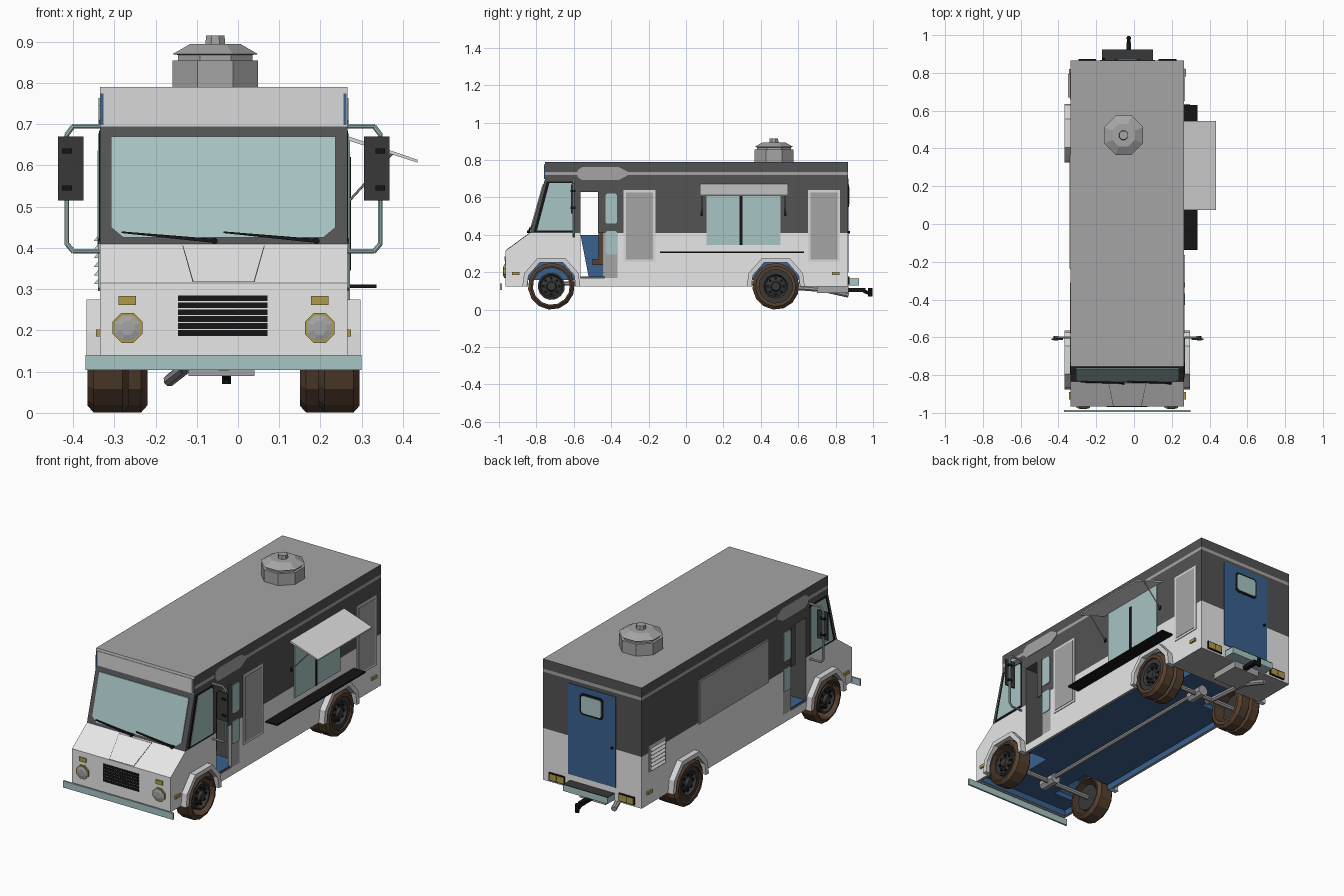
import bpy, bmesh, math
from mathutils import Vector

if "Cube" in bpy.data.objects:
    bpy.data.objects.remove(bpy.data.objects["Cube"])

# Palette
COLORS = {
    "white": (.92, .92, .92), "light_gray": (.85, .85, .85), "roof_gray": (.645, .645, .645),
    "dark_gray": (.325, .325, .325), "teal": (.66, .77, .77), "blue": (.225, .38, .56),
    "brown": (.34, .255, .19), "black": (.08, .08, .08), "yellow": (.68, .61, .28), "charcoal": (.22, .22, .22)}
MATS, INDEX = [], {}
for key, rgb in COLORS.items():
    lin = [((c + .055) / 1.055) ** 2.4 for c in rgb] + [1]
    m = bpy.data.materials.new(key)
    m.use_nodes = True
    m.diffuse_color = lin
    m.node_tree.nodes["Principled BSDF"].inputs["Base Color"].default_value = lin
    INDEX[key] = len(MATS)
    MATS.append(m)

CX, HALF = -.035, .30          # body centre line and half width
SIDES = (("left", 1), ("right", -1))
PROFILE = [(-.965, .125), (-.965, .315), (-.835, .41), (-.755, .695), (-.755, .79)]


def front_y(z):
    for (y0, z0), (y1, z1) in zip(PROFILE, PROFILE[1:]):
        if z <= z1:
            return y0 + (y1 - y0) * (z - z0) / (z1 - z0)
    return PROFILE[-1][0]


def finish(name, bm, mat, full=False):
    bmesh.ops.remove_doubles(bm, verts=bm.verts, dist=1e-5)
    bmesh.ops.recalc_face_normals(bm, faces=bm.faces)
    me = bpy.data.meshes.new(name)
    bm.to_mesh(me)
    bm.free()
    for m in (MATS if full else [MATS[INDEX[mat]]]):
        me.materials.append(m)
    if full:
        for p in me.polygons:
            p.material_index = INDEX[mat]
    ob = bpy.data.objects.new(name, me)
    bpy.context.scene.collection.objects.link(ob)
    return ob


def prism(name, pts, axis, t0, t1, mat, full=False):
    """Extrude a 2D outline along an axis; 'f' lays it on the sloping nose."""
    place = {"x": lambda a, b, t: (t, a, b), "y": lambda a, b, t: (a, t, b),
             "z": lambda a, b, t: (a, b, t), "f": lambda a, b, t: (a, front_y(b) - t, b)}[axis]
    bm = bmesh.new()
    r0 = [bm.verts.new(place(a, b, t0)) for a, b in pts]
    r1 = [bm.verts.new(place(a, b, t1)) for a, b in pts]
    bm.faces.new(r0)
    bm.faces.new(r1)
    for i in range(len(pts)):
        j = (i + 1) % len(pts)
        bm.faces.new((r0[i], r0[j], r1[j], r1[i]))
    return finish(name, bm, mat, full)


def rect(a0, a1, b0, b1, c=0):
    """Rectangle outline, with corners chamfered by c."""
    if not c:
        return [(a0, b0), (a1, b0), (a1, b1), (a0, b1)]
    return [(a0 + c, b0), (a1 - c, b0), (a1, b0 + c), (a1, b1 - c),
            (a1 - c, b1), (a0 + c, b1), (a0, b1 - c), (a0, b0 + c)]


def side_plate(name, s, pts, mat, out=.006):
    return prism(name, pts, "x", CX + s * (HALF - .002), CX + s * (HALF + out), mat)


def lathe(name, profile, center, axis, n, mat, closed=False):
    a = Vector(axis)
    u = a.orthogonal().normalized()
    v = a.cross(u)
    bm = bmesh.new()
    rings = []
    for k in range(n):
        t = 2 * math.pi * (k + .5) / n
        d = u * math.cos(t) + v * math.sin(t)
        rings.append([bm.verts.new(Vector(center) + a * h + d * r) for r, h in profile])
    count = len(profile) if closed else len(profile) - 1
    for k in range(n):
        p, q = rings[k], rings[(k + 1) % n]
        for i in range(count):
            j = (i + 1) % len(profile)
            bm.faces.new((p[i], p[j], q[j], q[i]))
    bmesh.ops.dissolve_degenerate(bm, edges=bm.edges, dist=1e-6)
    return finish(name, bm, mat)


def rod(name, path, r, mat, n=8):
    for i, (p, q) in enumerate(zip(path, path[1:])):
        d = Vector(q) - Vector(p)
        h = d.length + r * .4
        lathe(f"{name}_{i + 1}", [(0, 0), (r, 0), (r, h), (0, h)], p, d.normalized(), n, mat)


# Body shell, split along the paint lines and coloured by height and direction
body = prism("body", PROFILE + [(.865, .79), (.865, .125)], "x", CX - HALF, CX + HALF, "white", True)
bm = bmesh.new()
bm.from_mesh(body.data)
for h in (.41, .72, .737):
    bmesh.ops.bisect_plane(bm, geom=bm.verts[:] + bm.edges[:] + bm.faces[:], plane_co=(0, 0, h), plane_no=(0, 0, 1))
for f in bm.faces:
    c, n = f.calc_center_median(), f.normal
    if abs(n.z) > .9:
        key = "roof_gray"
    elif n.y < -.5 and c.z > .69:
        key = "light_gray"
    elif .72 < c.z < .737:
        key = "roof_gray"
    else:
        key = "dark_gray" if c.z > .41 else "white"
    f.material_index = INDEX[key]
bm.to_mesh(body.data)
bm.free()


def arch(y, k):
    return [(y + a * k, .125 + b * k) for a, b in
            ((-.155, -.002), (-.145, .07), (-.075, .15), (.075, .15), (.145, .07), (.155, -.002))]


def cut(pts, x0, x1, mat):
    tool = prism("cutter", pts, "x", x0, x1, mat, True)
    tool.hide_render = True
    mod = body.modifiers.new("cut", "BOOLEAN")
    mod.operation, mod.solver, mod.object = "DIFFERENCE", "EXACT", tool
    bpy.context.view_layer.update()
    me = bpy.data.meshes.new_from_object(body.evaluated_get(bpy.context.evaluated_depsgraph_get()))
    body.modifiers.clear()
    body.data = me
    bpy.data.objects.remove(tool)


# Cab doorway, recessed underside and wheel wells
cut(rect(-.565, -.365, .17, .63), -1, 1, "dark_gray")
cut(rect(-.945, .62, .05, .158), CX - .285, CX + .285, "blue")
AXLES = (("front", -.72), ("rear", .48))
for _, s in SIDES:
    for _, y in AXLES:
        well = [(a, b if b > .125 else .05) for a, b in arch(y, .84)]
        cut(well, CX + s * .13, CX + s * .5, "blue")
prism("cab_floor", rect(CX - .29, CX + .29, -.564, -.366), "z", .168, .176, "blue")
prism("engine_cover", [(-.564, .4), (-.44, .4), (-.44, .172), (-.52, .172)], "x", -.16, .09, "blue")
prism("seat_back", rect(-.468, -.44, .25, .58), "x", -.25, .18, "brown")
prism("seat_cushion", rect(-.5, -.44, .24, .27), "x", -.25, .18, "brown")

for side, s in SIDES:
    X = lambda d: CX + s * d
    # Wheels, flares and markers
    for pos, y in AXLES:
        w, rear = (.145, True) if pos == "rear" else (.10, False)
        inner, R = (.09, .092) if rear else (.099, .073)
        groove = [(.125, .062), (.112, .072), (.125, .082)] if rear else []
        tyre = [(inner, 0), (.108, 0), (.125, .015), *groove, (.125, w - .015), (.108, w), (inner, w)]
        lathe(f"{pos}_{side}_tyre", tyre, (X(.33), y, .125), (-s, 0, 0), 14, "brown", True)
        hub = [(0, .004), (.022, .004), (.028, .018), (.055, .03), (.064, .01), (R, .01), (R, .08), (0, .08)]
        lathe(f"{pos}_{side}_hub", hub, (X(.33), y, .125), (-s, 0, 0), 14, "charcoal")
        for k in range(8):
            t = k * math.pi / 4
            c = (X(.307), y + .042 * math.cos(t), .125 + .042 * math.sin(t))
            lathe(f"{pos}_{side}_hub_hole_{k + 1}", [(0, 0), (.008, 0), (.008, .008), (0, .008)], c, (s, 0, 0), 6, "black")
        flare = arch(y, 1) + arch(y, .84)[::-1]
        prism(f"{pos}_{side}_flare", flare, "x", X(.29), X(.332), "light_gray")
    for name, y in (("front", -.93), ("rear", .78)):
        side_plate(f"{name}_{side}_marker", s, rect(y, y + .04, .185, .202), "yellow", .009)

    # Cab side window, badge on the stripe, folded door
    quarter = [(-.815, .415), (-.745, .685), (-.595, .685), (-.595, .415)]
    side_plate(f"{side}_quarter_frame", s, quarter, "black", .002)
    glass = [(-.797, .423), (-.73, .678), (-.612, .678), (-.602, .665), (-.602, .423)]
    side_plate(f"{side}_quarter_glass", s, glass, "teal", .004)
    badge = [(-.58, .71), (-.555, .692), (-.36, .692), (-.31, .72), (-.31, .737), (-.36, .763), (-.555, .763), (-.58, .745)]
    side_plate(f"{side}_stripe_panel", s, badge, "roof_gray", .003)
    side_plate(f"{side}_door_jamb", s, rect(-.47, -.435, .41, .63), "dark_gray", .003)
    prism(f"{side}_door_upper", rect(-.435, -.365, .41, .63), "x", X(.28), X(.3), "dark_gray")
    prism(f"{side}_door_lower", rect(-.435, -.365, .17, .41), "x", X(.28), X(.3), "roof_gray")
    for name, z0, z1 in (("upper", .46, .62), ("lower", .295, .42)):
        side_plate(f"{side}_door_{name}_glass", s, rect(-.43, -.368, z0, z1, .008), "teal", .004)

    # Mirror on a tube bracket
    loop = [(.30, .695), (.365, .695), (.38, .675), (.38, .41), (.365, .392), (.30, .392)]
    rod(f"{side}_mirror_arm", [(X(d), -.6, z) for d, z in loop], .006, "teal")
    prism(f"{side}_mirror", rect(X(.34), X(.402), .515, .67), "y", -.614, -.606, "charcoal")
    for z in (.545, .635):
        prism(f"{side}_mirror_clamp", rect(X(.368), X(.392), z - .006, z + .006), "y", -.618, -.592, "black")

    # Headlights, signals, tail lights, visor ends
    c = (X(.233), -.963, .206)
    lathe(f"{side}_headlight_rim", [(0, 0), (.039, 0), (.039, .01), (0, .01)], c, (0, -1, 0), 8, "yellow")
    lathe(f"{side}_headlight_lens", [(.033, 0), (.033, .012), (.018, .016), (0, .016)], c, (0, -1, 0), 8, "roof_gray")
    prism(f"{side}_signal", rect(X(.212), X(.255), .262, .284), "f", -.002, .006, "yellow")
    prism(f"{side}_visor_end", rect(X(.291), X(.298), .698, .775), "f", -.002, .003, "blue")
    prism(f"{side}_tail_frame", rect(X(.165), X(.26), .135, .178), "y", .86, .873, "black")
    for k in range(2):
        d = X(.170 + .044 * k)
        prism(f"{side}_tail_light", rect(d, d + s * .041, .140, .173), "y", .87, .8745, "yellow")

# Nose: header, windshield, wipers, hood seam, grille, bumper
prism("header_panel", rect(CX - .287, CX + .287, .699, .776), "f", -.002, .003, "light_gray")
L, R = CX - .273, CX + .272
prism("windshield", [(L, .67), (L, .45), (L + .03, .425), (R - .03, .425), (R, .45), (R, .67)], "f", -.002, .005, "teal")
for x in (-.057, .19):
    prism("wiper", [(x, .412), (x, .422), (x - .225, .44), (x - .225, .436)], "f", .004, .012, "black")
    lathe("wiper_pivot", [(0, 0), (.008, 0), (.008, .016), (0, .016)], (x, front_y(.417), .417), (0, -1, 0), 8, "black")
hood = [(-.135, .406), (-.11, .317), (.04, .317), (.065, .406)]
prism("hood_seam", hood, "f", -.002, .002, "charcoal")
prism("hood_panel", [(x + (.002 if x < CX else -.002), z + (.002 if z < .35 else 0)) for x, z in hood], "f", 0, .003, "white")
for i in range(6):
    z = .187 + i * .0168
    prism("grille_slot", rect(-.145, .072, z, z + .0138), "f", -.002, .003, "black")
prism("front_bumper", rect(CX - .335, CX + .335, .104, .14), "y", -.995, -.985, "teal")

# Service side: awning, window, shelf, panels
prism("awning", [(.263, .672), (.435, .614), (.435, .607), (.263, .662)], "y", .075, .545, "light_gray")
for y in (.085, .53):
    rod("awning_strut", [(.266, y, .51), (.375, y, .63)], .003, "roof_gray", 6)
    prism("strut_mount", rect(y - .007, y + .007, .502, .522), "x", .263, .271, "black")
side_plate("service_window", 1, rect(.11, .505, .345, .665), "teal")
side_plate("service_divider", 1, rect(.286, .301, .345, .62), "black", .009)
prism("service_shelf", rect(.263, .336, -.138, .63), "z", .303, .311, "black")
for y in (-.335, .652):
    side_plate("side_panel_frame", 1, rect(y, y + .172, .255, .64), "light_gray", .004)
    side_plate("side_panel", 1, rect(y + .013, y + .159, .268, .627), "roof_gray", .006)

# Opposite side: menu board and louvre
side_plate("board_frame", -1, rect(-.24, .37, .4, .64), "light_gray", .004)
side_plate("board", -1, rect(-.236, .366, .404, .636), "roof_gray", .006)
side_plate("louvre_plate", -1, rect(.66, .805, .305, .445), "light_gray", .005)
for i in range(6):
    z = .312 + i * .021
    prism("louvre_slat", [(-.334, z), (-.35, z), (-.334, z + .019)], "y", .67, .795, "light_gray")

# Rear door, step and tow hitch
prism("rear_door", rect(CX - .145, CX + .145, .2, .7), "y", .862, .869, "blue")
prism("rear_window_frame", rect(CX - .072, CX + .072, .55, .668, .014), "y", .867, .872, "black")
prism("rear_window", rect(CX - .061, CX + .061, .561, .657, .01), "y", .87, .875, "teal")
lathe("rear_handle", [(0, 0), (.007, 0), (.007, .012), (0, .012)], (CX - .125, .866, .415), (0, 1, 0), 8, "black")
prism("rear_step", rect(CX - .135, CX + .135, .13, .163), "y", .86, .925, "teal")
prism("rear_step_tread", rect(CX - .135, CX + .135, .866, .925), "z", .162, .167, "charcoal")
prism("hitch_plate", rect(-.12, .04, .7, .87), "z", .09, .126, "roof_gray")
prism("hitch_bar", rect(-.04, -.015, .76, .96), "z", .095, .115, "black")
rod("hitch_ball", [(-.028, .985, .07), (-.028, .985, .11)], .012, "black")
rod("hitch_tongue", [(-.028, .95, .1), (-.028, .985, .085)], .01, "black")

# Roof vent
vent = [(0, 0), (.112, 0), (.112, .067), (.098, .067), (.098, .08), (.112, .082), (.065, .107), (.026, .107), (.024, .127), (0, .127)]
lathe("roof_vent", vent, (-.055, .47, .788), (0, 0, 1), 8, "roof_gray")

# Drivetrain and exhaust
for name, y in AXLES:
    rod(f"{name}_axle", [(CX - .27, y, .125), (CX + .27, y, .125)], .014, "roof_gray")
    rod(f"{name}_differential", [(CX, y - .06, .13), (CX, y + .03, .13)], .03, "roof_gray")
rod("drive_shaft", [(CX, -.68, .14), (CX, .44, .14)], .012, "roof_gray")
rod("exhaust_pipe", [(-.13, .44, .13), (-.13, .74, .107), (-.165, .86, .08)], .015, "roof_gray")
